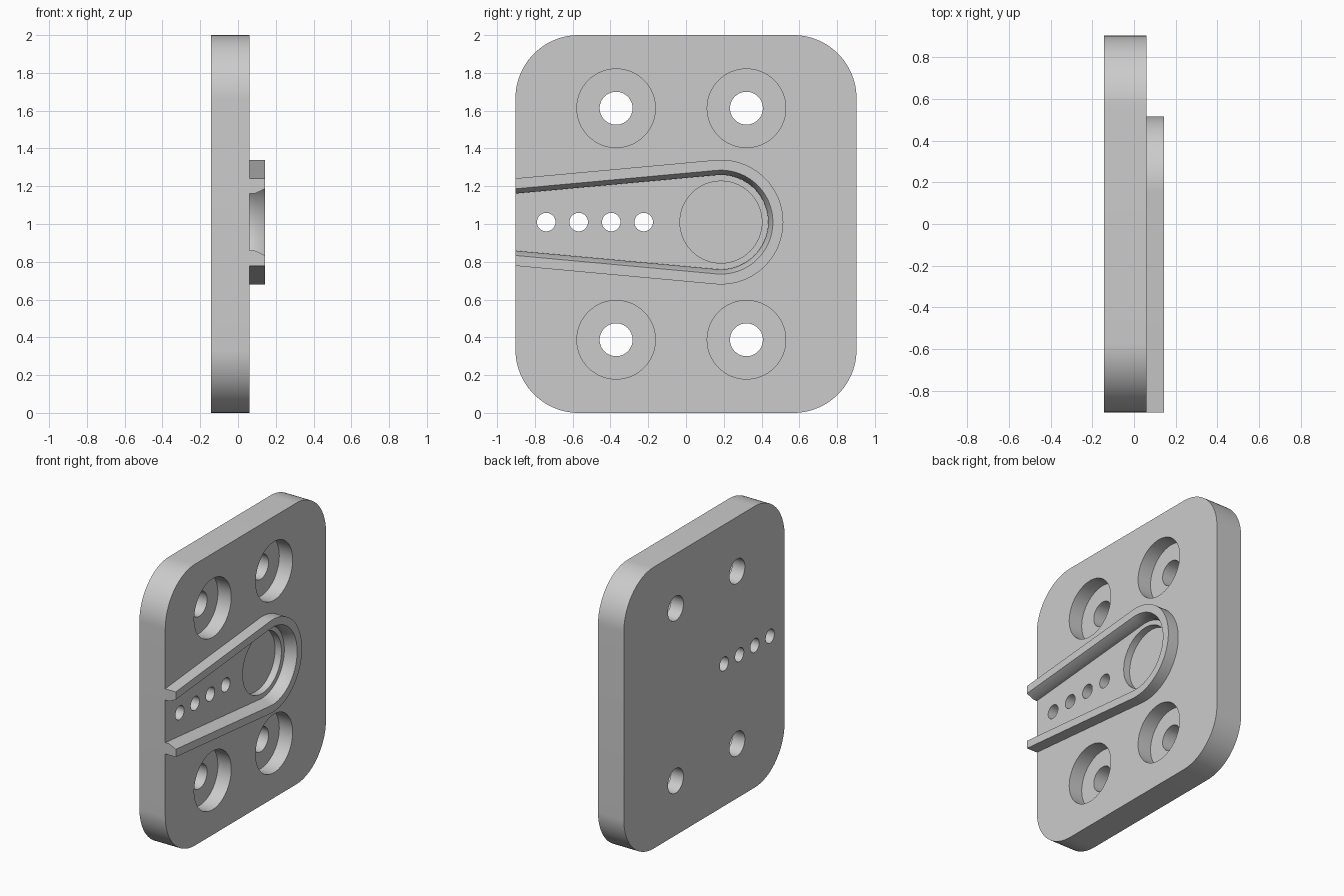
import bpy, bmesh
from math import sin, cos, pi, radians
from mathutils import Matrix

cube = bpy.data.objects.get("Cube")
if cube:
    bpy.data.objects.remove(cube, do_unlink=True)

BACK, FACE, TOP = -0.143, 0.06, 0.143     # x levels: plate back, plate face, rim top
HALF_Y, CORNER = 0.903, 0.335
HEAD_Y, MID_Z = 0.185, 1.01               # centre of the round end of the rim

grey = bpy.data.materials.new("plain grey")
grey.use_nodes = True
grey.diffuse_color = (0.6, 0.6, 0.6, 1)
grey.node_tree.nodes["Principled BSDF"].inputs["Base Color"].default_value = (0.6, 0.6, 0.6, 1)


def finish(name, bm):
    bmesh.ops.recalc_face_normals(bm, faces=bm.faces)
    mesh = bpy.data.meshes.new(name)
    bm.to_mesh(mesh)
    bm.free()
    mesh.materials.append(grey)
    obj = bpy.data.objects.new(name, mesh)
    bpy.context.collection.objects.link(obj)
    return obj


def smooth(obj):
    bpy.ops.object.select_all(action='DESELECT')
    obj.select_set(True)
    bpy.context.view_layer.objects.active = obj
    bpy.ops.object.shade_smooth_by_angle(angle=radians(30))


def loft(name, sections):
    """Skin closed cross-sections and cap both ends."""
    bm = bmesh.new()
    rings = [[bm.verts.new(p) for p in s] for s in sections]
    for a, b in zip(rings, rings[1:]):
        for i in range(len(a)):
            j = (i + 1) % len(a)
            bm.faces.new((a[i], a[j], b[j], b[i]))
    bm.faces.new(rings[0])
    bm.faces.new(rings[-1])
    return finish(name, bm)


# Rounded base plate
outline = []
for k, (sy, sz) in enumerate([(1, 1), (-1, 1), (-1, -1), (1, -1)]):
    for i in range(25):
        t = (k + i / 24) * pi / 2
        outline.append((sy * (HALF_Y - CORNER) + CORNER * cos(t),
                        1 + sz * (1 - CORNER) + CORNER * sin(t)))
plate = loft("base_plate", [[(x, y, z) for y, z in outline] for x in (BACK, FACE)])


def drill(name, holes):
    """Cut round holes (y, z, radius, floor x) into the plate face."""
    bm = bmesh.new()
    for y, z, r, floor in holes:
        top = FACE + 0.1
        turn = Matrix.Translation(((floor + top) / 2, y, z)) @ Matrix.Rotation(pi / 2, 4, 'Y')
        bmesh.ops.create_cone(bm, cap_ends=True, segments=64, radius1=r, radius2=r,
                              depth=top - floor, matrix=turn)
    cutter = finish(name, bm)
    cutter.hide_render = True
    mod = plate.modifiers.new(name, 'BOOLEAN')
    mod.operation, mod.solver, mod.object = 'DIFFERENCE', 'EXACT', cutter
    bpy.context.view_layer.objects.active = plate
    bpy.ops.object.modifier_apply(modifier=name)
    bpy.data.objects.remove(cutter, do_unlink=True)


# Counterbored bolt holes, round recess and row of small through holes
bolts = [(y, z) for y in (-0.37, 0.32) for z in (0.387, 1.613)]
drill("counterbores", [(y, z, 0.208, FACE - 0.105) for y, z in bolts]
      + [(HEAD_Y, MID_Z, 0.217, FACE - 0.05)])
drill("through_holes", [(y, z, 0.087, BACK - 0.1) for y, z in bolts]
      + [(-0.74 + 0.172 * i, MID_Z, 0.049, BACK - 0.1) for i in range(4)])
smooth(plate)

# Raised keyhole-shaped rim with a chamfered inner edge, open at the front
profile = [(FACE, 0.33), (TOP, 0.33), (TOP, 0.275), (FACE + 0.03, 0.25), (FACE, 0.25)]
TAPER = 0.0915


def leg_end(side):
    run = HEAD_Y + HALF_Y
    return [(x, -HALF_Y, MID_Z + side * (r - run * sin(TAPER)) / cos(TAPER)) for x, r in profile]


sections = [leg_end(1)]
sweep = pi / 2 + TAPER
for i in range(49):
    t = sweep * (1 - i / 24)
    sections.append([(x, HEAD_Y + r * cos(t), MID_Z + r * sin(t)) for x, r in profile])
sections.append(leg_end(-1))
smooth(loft("raised_rim", sections))
